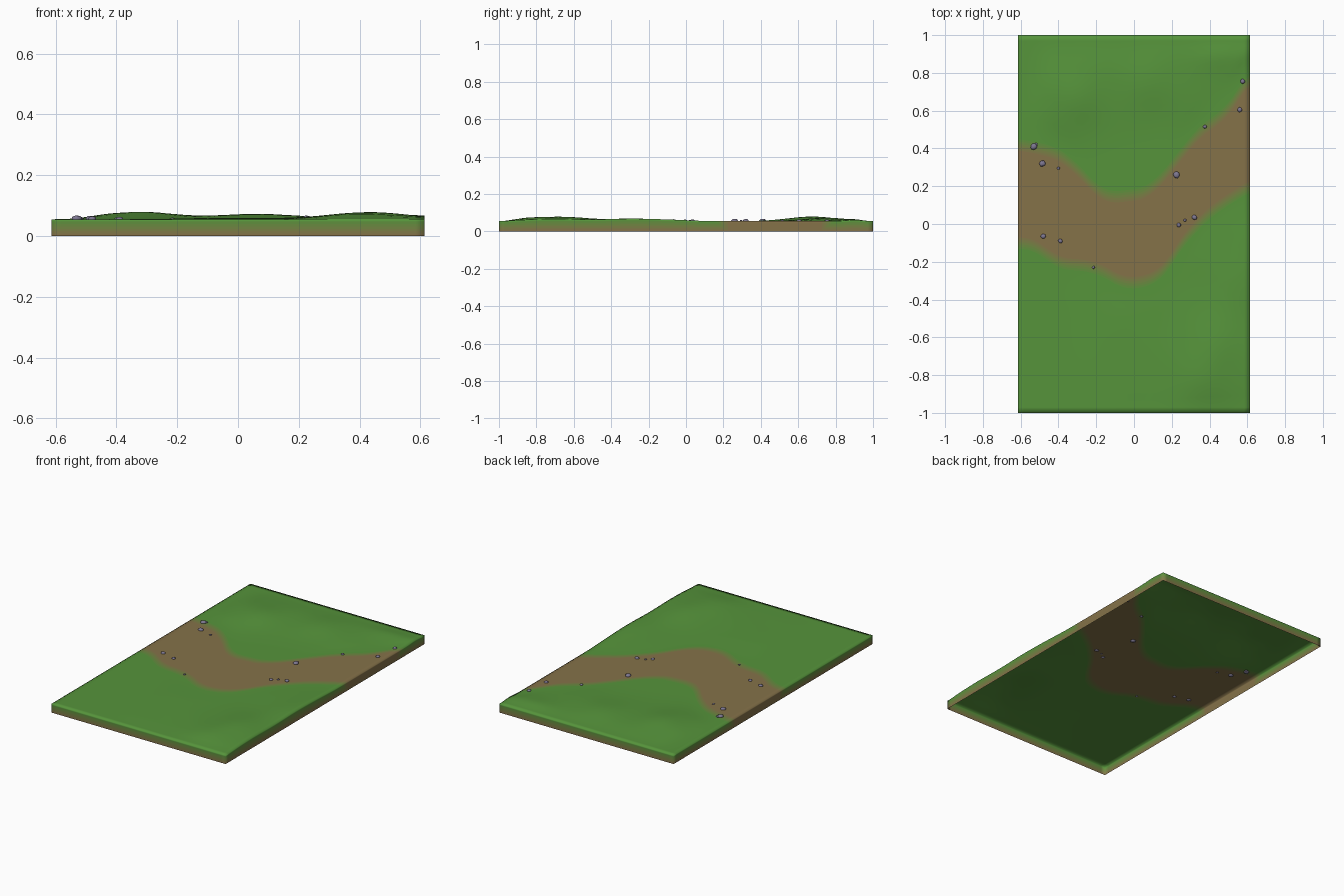
import bpy, bmesh, math, random
from mathutils import Matrix

random.seed(4)
cube = bpy.data.objects.get("Cube")
if cube:
    bpy.data.objects.remove(cube)

HALF_X, HALF_Y, BASE = 0.613, 1.0, 0.055
RIM = 0.03
STEPS = 7  # shades from grass to soil


# Materials
def linear(rgb):
    return [(c / 255 / 12.92) if c < 10 else ((c / 255 + 0.055) / 1.055) ** 2.4 for c in rgb]


def material(name, col):
    mat = bpy.data.materials.new(name)
    mat.use_nodes = True
    rgba = (*col, 1)
    mat.diffuse_color = rgba
    bsdf = mat.node_tree.nodes["Principled BSDF"]
    bsdf.inputs["Base Color"].default_value = rgba
    bsdf.inputs["Roughness"].default_value = 0.9
    return mat


grass, soil = linear((86, 148, 59)), linear((133, 114, 73))
shades = []
for k in range(STEPS):
    t = k / (STEPS - 1)
    name = "grass" if k == 0 else "soil" if k == STEPS - 1 else f"grass_soil_blend_{k}"
    shades.append(material(name, [a + (b - a) * t for a, b in zip(grass, soil)]))
stone = material("stone", linear((126, 120, 146)))

# Path borders running from -x to +x
NORTH = [(-.613, .42), (-.5, .40), (-.4, .37), (-.3, .29), (-.2, .18), (-.12, .14), (.05, .16),
         (.14, .23), (.25, .37), (.35, .49), (.45, .56), (.52, .63), (.57, .72), (.613, .77)]
SOUTH = [(-.613, -.10), (-.53, -.11), (-.45, -.17), (-.38, -.21), (-.25, -.22), (-.16, -.25),
         (-.08, -.30), (0, -.315), (.1, -.29), (.18, -.22), (.25, -.10), (.33, -.01), (.4, .06),
         (.5, .13), (.613, .20)]


def follow(points, x):
    for (x0, y0), (x1, y1) in zip(points, points[1:]):
        if x <= x1:
            return y0 + (y1 - y0) * (x - x0) / (x1 - x0)
    return points[-1][1]


def border(points, x):
    return sum(follow(points, min(HALF_X, max(-HALF_X, x + d))) for d in (-.03, 0, .03)) / 3


def fade(t):
    t = min(1, max(0, t))
    return t * t * (3 - 2 * t)


# Low hills: centre x, centre y, width x, width y, height
HILLS = [(-.35, .68, .2, .2, .022), (.08, .75, .25, .18, .016), (.5, .92, .2, .12, .012),
         (.43, -.72, .2, .25, .023), (.6, -.25, .2, .25, .012), (-.05, -.6, .2, .3, .004)]


def height(x, y):
    hill = sum(a * math.exp(-((x - cx) / sx) ** 2 - ((y - cy) / sy) ** 2)
               for cx, cy, sx, sy, a in HILLS)
    hill *= 1 + 0.12 * math.sin(17 * x + 5 * y) * math.cos(13 * y - 4 * x)
    off_path = max(y - border(NORTH, x), border(SOUTH, x) - y)
    return BASE + hill * fade(off_path / .2) * fade((HALF_Y - abs(y)) / .13) \
        * fade((x + HALF_X) / .2)


def spread(a, b, n):
    return [a + (b - a) * i / n for i in range(n + 1)]


# Terrain: columns along x, rows bent to follow the path borders
blend = spread(-.03, .03, STEPS - 2)
columns = [-HALF_X] + spread(RIM - HALF_X, HALF_X - RIM, 56) + [HALF_X]


def rows(x):
    s, n = border(SOUTH, x), border(NORTH, x)
    return ([-HALF_Y] + spread(RIM - HALF_Y, s + blend[0], 18) + [s + d for d in blend[1:]]
            + spread(s + blend[-1], n + blend[0], 10)[1:] + [n + d for d in blend[1:]]
            + spread(n + blend[-1], HALF_Y - RIM, 14)[1:] + [HALF_Y])


fading = list(range(1, STEPS - 1))
row_shade = [0] * 19 + fading + [STEPS - 1] * 10 + fading[::-1] + [0] * 15

bm = bmesh.new()
grid = [[bm.verts.new((x, y, height(x, y))) for y in rows(x)] for x in columns]
nx, ny = len(grid), len(grid[0])
for i in range(nx - 1):
    for j in range(ny - 1):
        f = bm.faces.new((grid[i][j], grid[i + 1][j], grid[i + 1][j + 1], grid[i][j + 1]))
        f.material_index = row_shade[j]

# Side walls, open underneath, fading from grass to soil downwards
loop = ([(i, 0) for i in range(nx - 1)] + [(nx - 1, j) for j in range(ny - 1)]
        + [(i, ny - 1) for i in range(nx - 1, 0, -1)] + [(0, j) for j in range(ny - 1, 0, -1)])
ring = [grid[i][j] for i, j in loop]
tops = [v.co.copy() for v in ring]
for band in range(STEPS):
    drop = 1 - (band + 1) / STEPS
    lower = [bm.verts.new((c.x, c.y, c.z * drop)) for c in tops]
    for k in range(len(loop)):
        m = (k + 1) % len(loop)
        f = bm.faces.new((lower[k], lower[m], ring[m], ring[k]))
        (ia, ja), (ib, jb) = loop[k], loop[m]
        side = row_shade[min(ja, jb)] if ia == ib else 0
        f.material_index = max(band, side)
    ring = lower


def finish(name, bm, mats):
    mesh = bpy.data.meshes.new(name)
    for f in bm.faces:
        f.smooth = True
    bm.to_mesh(mesh)
    bm.free()
    for mat in mats:
        mesh.materials.append(mat)
    ob = bpy.data.objects.new(name, mesh)
    bpy.context.collection.objects.link(ob)
    return ob


finish("terrain", bm, shades)

# Stones along the path: x, y, radius
STONES = [(-.53, .41, .018), (-.518, .422, .009), (-.485, .32, .017), (-.40, .295, .008),
          (-.48, -.065, .014), (-.39, -.09, .012), (-.215, -.23, .008), (.225, .26, .018),
          (.375, .515, .010), (.56, .605, .013), (.575, .755, .013), (.32, .035, .014),
          (.27, .02, .008), (.237, -.005, .012)]
for n, (x, y, r) in enumerate(STONES, 1):
    bm = bmesh.new()
    bmesh.ops.create_icosphere(bm, subdivisions=2, radius=r)
    for v in bm.verts:
        v.co *= random.uniform(.93, 1.07)
    bmesh.ops.transform(bm, verts=bm.verts, matrix=Matrix.Diagonal((1, .92, .6, 1)))
    stone_ob = finish(f"stone_{n}", bm, [stone])
    stone_ob.location = (x, y, height(x, y) + r * .1)
    stone_ob.rotation_euler.z = random.uniform(0, math.tau)
